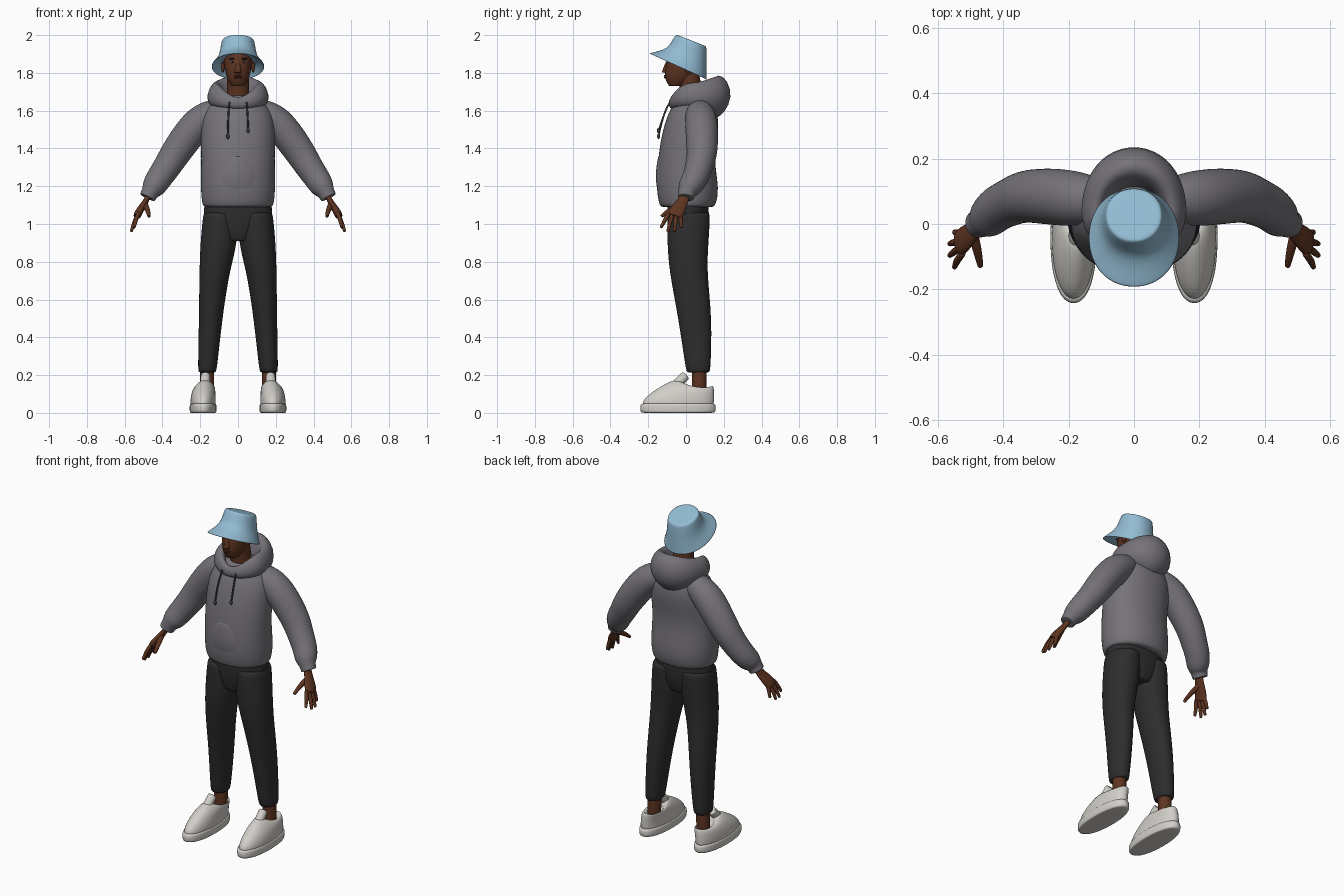
import bpy
import bmesh
from math import sin, cos, pi, copysign
from mathutils import Vector

default = bpy.data.objects.get("Cube")
if default:
    bpy.data.objects.remove(default, do_unlink=True)


def material(name, red, green, blue):
    mat = bpy.data.materials.new(name)
    mat.use_nodes = True
    colour = (red, green, blue, 1)
    mat.diffuse_color = colour
    shader = mat.node_tree.nodes["Principled BSDF"]
    shader.inputs["Base Color"].default_value = colour
    shader.inputs["Roughness"].default_value = 0.8
    return mat


SKIN = material("brown skin", 0.11, 0.034, 0.015)
LIPS = material("dark lips", 0.08, 0.02, 0.01)
HAT = material("pale blue cotton", 0.29, 0.5, 0.65)
FLEECE = material("grey fleece", 0.18, 0.17, 0.19)
CORD = material("dark grey cord", 0.05, 0.05, 0.05)
TROUSER = material("charcoal cloth", 0.026, 0.026, 0.026)
LEATHER = material("off white leather", 0.64, 0.62, 0.58)
EYE = material("eye white", 0.4, 0.4, 0.4)
BLACK = material("black brown", 0.01, 0.01, 0.01)


def circle(count):
    """Cosine and sine pairs once round a circle."""
    return [(cos(2 * pi * k / count), sin(2 * pi * k / count)) for k in range(count)]


def inset(ring):
    """A slightly smaller copy of a ring, which keeps the end of a part crisp."""
    centre = sum((Vector(p) for p in ring), Vector()) / len(ring)
    return [centre.lerp(Vector(p), 0.9) for p in ring]


def surface(name, rings, mat, side=1, closed_loop=False):
    """Join equal rings of points into one smooth surface; side -1 mirrors it."""
    if not closed_loop:
        rings = [inset(rings[0]), *rings, inset(rings[-1])]
    bm = bmesh.new()
    rows = [[bm.verts.new((x * side, y, z)) for x, y, z in ring] for ring in rings]
    pairs = list(zip(rows, rows[1:]))
    if closed_loop:
        pairs.append((rows[-1], rows[0]))
    else:
        bm.faces.new(rows[0])
        bm.faces.new(rows[-1])
    for low, high in pairs:
        for i in range(len(low)):
            bm.faces.new((low[i - 1], low[i], high[i], high[i - 1]))
    bmesh.ops.recalc_face_normals(bm, faces=bm.faces)
    for face in bm.faces:
        face.smooth = True
    mesh = bpy.data.meshes.new(name)
    bm.to_mesh(mesh)
    bm.free()
    mesh.materials.append(mat)
    obj = bpy.data.objects.new(name, mesh)
    bpy.context.scene.collection.objects.link(obj)
    subdivision = obj.modifiers.new("smooth", "SUBSURF")
    subdivision.levels = subdivision.render_levels = 2


def oval(z, width, front, back, x=0, rise=0, dip=0, power=0.95):
    """Cross-section from front to back; rise lifts the front, dip lowers the sides."""
    ring = []
    for c, s in circle(24):
        c = copysign(abs(c) ** power, c)
        s = copysign(abs(s) ** power, s)
        y = (front + back) / 2 + s * (back - front) / 2
        ring.append((x + width * c, y, z - s * rise / 2 - dip * c * c))
    return ring


def tube(name, path, radii, mat, side=1, flat=1.0):
    """Tube through points, with one radius for each point."""
    points = [Vector(p) for p in path]
    rings = []
    for i, (point, radius) in enumerate(zip(points, radii)):
        along = (points[min(i + 1, len(points) - 1)] - points[max(i - 1, 0)]).normalized()
        across = (Vector((0, 1, 0)) - along * along.y).normalized()
        normal = along.cross(across) * flat
        rings.append([point + radius * (across * c + normal * s) for c, s in circle(12)])
    surface(name, rings, mat, side)


def ball(name, centre, size, mat, side=1):
    """Ellipsoid from its centre and half sizes."""
    x, y, z = centre
    rings = []
    for k in range(1, 8):
        wide, high = sin(pi * k / 8), cos(pi * k / 8)
        rings.append([(x + size[0] * wide * c, y + size[1] * wide * s, z + size[2] * high)
                      for c, s in circle(12)])
    surface(name, rings, mat, side)


# Head and neck
surface("head", [
    oval(1.73, .035, -.09, -.02), oval(1.77, .06, -.115, .05), oval(1.83, .074, -.11, .09),
    oval(1.9, .077, -.1, .1), oval(1.95, .055, -.05, .09)], SKIN)
tube("neck", [(0, .03, 1.6), (0, .03, 1.7), (0, .01, 1.8)], (.065, .06, .06), SKIN)
tube("nose", [(0, -.09, 1.87), (0, -.105, 1.83), (0, -.11, 1.8)], (.01, .014, .02), SKIN)
for lip, z in (("upper_lip", 1.785), ("lower_lip", 1.775)):
    ball(lip, (0, -.108, z), (.022, .009, .006), LIPS)

# Bucket hat: underside, brim edge, then crown
surface("bucket_hat", [
    oval(1.86, .1, -.1, .1, rise=.09),
    oval(1.83, .143, -.2, .11, rise=.14), oval(1.835, .14, -.195, .11, rise=.14),
    oval(1.875, .105, -.105, .11, rise=.1), oval(1.92, .095, -.08, .11, rise=.08),
    oval(1.972, .087, -.055, .11, rise=.065)], HAT)

# Hooded top: body and pouch
surface("sweater_body", [
    oval(1.09, .19, -.14, .155), oval(1.18, .2, -.16, .18), oval(1.35, .195, -.15, .145),
    oval(1.5, .2, -.125, .175), oval(1.6, .185, -.09, .17), oval(1.68, .1, -.04, .12)], FLEECE)
surface("front_pouch", [
    oval(1.16, .12, -.15, 0), oval(1.25, .135, -.165, 0), oval(1.36, .09, -.15, 0)], FLEECE)

# Hood: profiles of inner base, rim, bulge and low edge, blended round the neck
FRONT = [(.07, 1.62), (.1, 1.69), (.13, 1.64), (.11, 1.6)]
SIDE = [(.07, 1.65), (.11, 1.79), (.18, 1.68), (.14, 1.6)]
BACK = [(.06, 1.65), (.14, 1.85), (.25, 1.67), (.11, 1.51)]
hood = []
for c, s in circle(24):
    ring = []
    for beside, ahead in zip(SIDE, FRONT if c > 0 else BACK):
        out, z = Vector(beside).lerp(Vector(ahead), c * c)
        ring.append((out * s, .03 - out * c, z))
    hood.append(ring)
surface("hood", hood, FLEECE, closed_loop=True)

# Trouser seat
surface("trouser_seat", [
    oval(1.12, .18, -.1, .12), oval(1, .19, -.1, .125), oval(.91, .08, -.08, .1)], TROUSER)

for side, label in ((1, "left_"), (-1, "right_")):
    # Face details
    ball(label + "eye", (.03, -.094, 1.857), (.013, .007, .006), EYE, side)
    ball(label + "iris", (.03, -.098, 1.857), (.006, .005, .006), BLACK, side)
    ball(label + "eyebrow", (.033, -.093, 1.875), (.02, .01, .004), BLACK, side)
    ball(label + "ear", (.08, .01, 1.83), (.01, .02, .03), SKIN, side)

    # Sleeve with gathered cuff
    tube(label + "sleeve", [
        (.1, .07, 1.6), (.2, .08, 1.56), (.33, .09, 1.38), (.37, .07, 1.31), (.42, .05, 1.24),
        (.45, .015, 1.19), (.465, .005, 1.17), (.48, 0, 1.14)],
        (.07, .095, .085, .077, .072, .066, .046, .046), FLEECE, side)

    # Hand with four fanned fingers and a thumb
    tube(label + "palm", [(.465, 0, 1.18), (.48, -.01, 1.13), (.525, -.05, 1.065),
                          (.535, -.06, 1.04)], (.027, .028, .045, .04), SKIN, side, flat=.5)
    for k, finger in enumerate(("index", "middle", "ring", "little")):
        outer = finger in ("index", "little")
        root = Vector((.525, .02 * k - .09, 1.06))
        tip = Vector((.55 if outer else .565, .036 * k - .133, .98 if outer else .96))
        knuckle = root.lerp(tip, .5) + Vector((.005, 0, 0))
        tube(label + finger + "_finger", [root, knuckle, tip], (.011, .012, .008), SKIN, side)
    tube(label + "thumb", [(.495, -.02, 1.11), (.48, -.08, 1.08), (.47, -.13, 1.04)],
         (.016, .015, .009), SKIN, side)

    # Drawstring with knotted end
    end = Vector((.054, -.145, 1.48 + .015 * side))
    tube(label + "drawstring", [(.045, -.085, 1.645), (.05, -.11, 1.6), (.053, -.132, 1.53), end],
         [.005] * 4, CORD, side)
    ball(label + "drawstring_knot", end, (.009, .009, .015), CORD, side)

    # Trouser leg and bare ankle
    surface(label + "trouser_leg", [
        oval(1.06, .09, -.1, .13, x=.095), oval(.9, .1, -.1, .12, x=.1),
        oval(.75, .08, -.09, .11, x=.125), oval(.5, .062, -.04, .14, x=.145),
        oval(.215, .05, 0, .13, x=.163)], TROUSER, side)
    tube(label + "ankle", [(.163, .07, .3), (.165, .07, .1)], (.04, .04), SKIN, side)

    # Shoe: flat sole, upper with dipped collar, tongue
    surface(label + "shoe_sole", [oval(z, .072, -.245, .16, x=.185, power=.9) for z in (0, .05)],
            LEATHER, side)
    surface(label + "shoe_upper", [
        oval(.04, .068, -.235, .15, x=.185), oval(.08, .067, -.225, .15, x=.185),
        oval(.13, .06, -.13, .15, x=.18, rise=.03),
        oval(.175, .046, -.03, .145, x=.172, rise=.04, dip=.03),
        oval(.12, .03, 0, .12, x=.17)], LEATHER, side)
    tube(label + "shoe_tongue", [(.175, -.05, .15), (.172, 0, .2)], (.028, .026), LEATHER, side)
